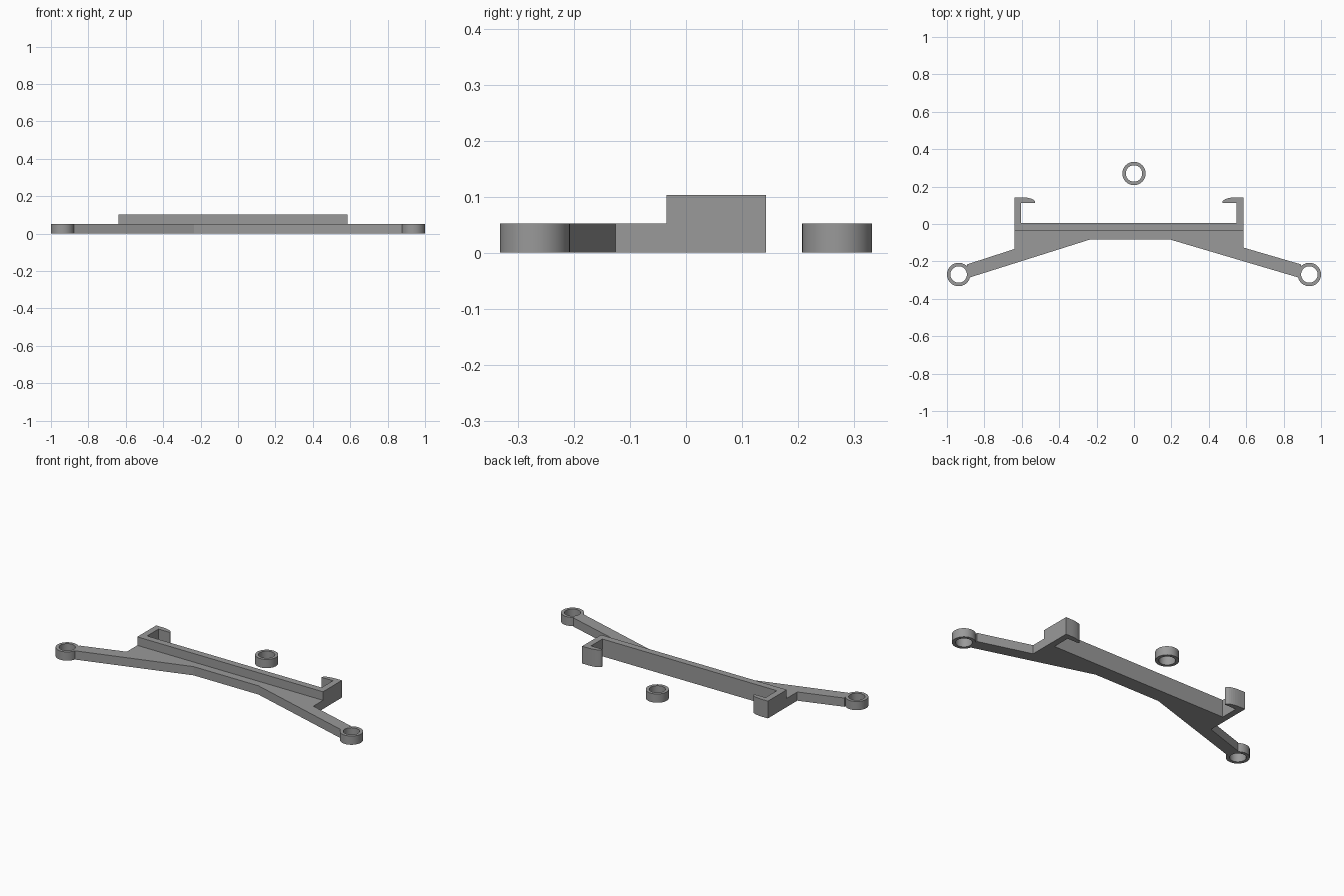
import bpy, bmesh, math

if "Cube" in bpy.data.objects:
    bpy.data.objects.remove(bpy.data.objects["Cube"])

grey = bpy.data.materials.new("mid_grey")
grey.diffuse_color = (0.32, 0.32, 0.32, 1)
grey.use_nodes = True
grey.node_tree.nodes["Principled BSDF"].inputs["Base Color"].default_value = grey.diffuse_color

PLATE_H = 0.052   # thickness of arms and rings
CLIP_H = 0.103    # height of the clip
LEFT, RIGHT = -0.64, 0.585   # outer faces of the clip
FRONT, BACK = -0.035, 0.143


def finish(name, bm):
    bmesh.ops.recalc_face_normals(bm, faces=bm.faces)
    mesh = bpy.data.meshes.new(name)
    bm.to_mesh(mesh)
    bm.free()
    mesh.materials.append(grey)
    obj = bpy.data.objects.new(name, mesh)
    bpy.context.collection.objects.link(obj)
    return obj


def extrude_outline(name, points, height):
    bm = bmesh.new()
    face = bm.faces.new([bm.verts.new((x, y, 0)) for x, y in points])
    ext = bmesh.ops.extrude_face_region(bm, geom=[face])
    top = [v for v in ext["geom"] if isinstance(v, bmesh.types.BMVert)]
    bmesh.ops.translate(bm, verts=top, vec=(0, 0, height))
    return finish(name, bm)


def ring(name, cx, cy, outer=0.0625, inner=0.044, height=PLATE_H, n=64):
    bm = bmesh.new()
    section = [(inner, 0), (outer, 0), (outer, height), (inner, height)]
    loops = []
    for i in range(n):
        a = 2 * math.pi * i / n
        loops.append([bm.verts.new((cx + r * math.cos(a), cy + r * math.sin(a), z))
                      for r, z in section])
    for i in range(n):
        p, q = loops[i], loops[(i + 1) % n]
        for j in range(4):
            k = (j + 1) % 4
            bm.faces.new((p[j], q[j], q[k], p[k]))
    obj = finish(name, bm)
    bpy.ops.object.select_all(action='DESELECT')
    obj.select_set(True)
    bpy.context.view_layer.objects.active = obj
    bpy.ops.object.shade_smooth_by_angle(angle=math.radians(30))


def hook(wall_x, side):
    """Outline of one wall and its curved hook, from inner corner to outer corner."""
    inner_x = wall_x + side * 0.037
    tip_x = wall_x + side * 0.112
    pts = [(inner_x, 0.005), (inner_x, 0.112), (tip_x, 0.112)]
    for i in range(9):   # rounded back of the hook
        a = math.pi / 2 * i / 8
        pts.append((inner_x + (tip_x - inner_x) * math.cos(a),
                    0.117 + (BACK - 0.117) * math.sin(a)))
    return pts + [(wall_x, BACK), (wall_x, FRONT)]


# Clip: long bar with a hooked wall at each end
extrude_outline("clip", hook(LEFT, 1) + hook(RIGHT, -1)[::-1], CLIP_H)

# Flat plate with two swept arms
extrude_outline("arm_plate", [
    (LEFT, FRONT), (LEFT, -0.134), (-0.893, -0.216), (-0.882, -0.287),
    (-0.235, -0.083), (0.193, -0.083),
    (0.882, -0.287), (0.893, -0.216), (RIGHT, -0.126), (RIGHT, FRONT)], PLATE_H)

# Mounting rings at the arm ends and one loose ring behind
ring("left_ring", -0.9375, -0.27)
ring("right_ring", 0.9375, -0.27)
ring("loose_ring", 0, 0.27)
